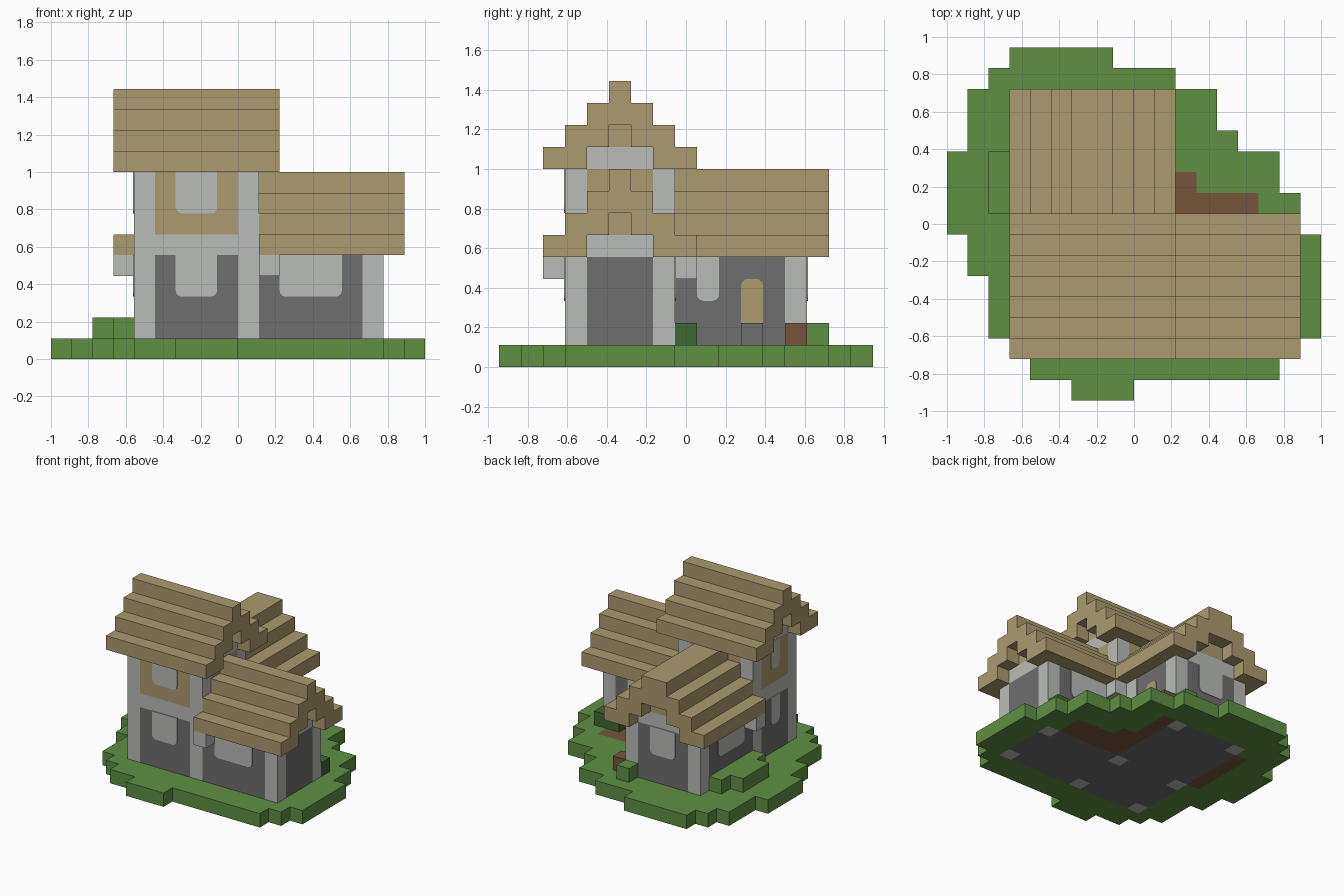
import bpy, bmesh, math
from mathutils import Vector

cube = bpy.data.objects.get("Cube")
if cube:
    bpy.data.objects.remove(cube, do_unlink=True)

UNIT = 1 / 9  # edge of one building block


def material(name, r, g, b):
    lin = [((c / 255 + 0.055) / 1.055) ** 2.4 for c in (r, g, b)]
    m = bpy.data.materials.new(name)
    m.use_nodes = True
    m.diffuse_color = (*lin, 1)
    m.node_tree.nodes["Principled BSDF"].inputs["Base Color"].default_value = (*lin, 1)
    return m


THATCH = material("thatch", 171, 155, 110)
PLASTER = material("pale_stone", 186, 188, 184)
STONE = material("dark_stone", 110, 110, 110)
GRASS = material("grass", 96, 144, 66)
LEAF = material("dark_leaf", 62, 104, 50)
SOIL = material("soil", 118, 86, 60)


def place(i, j, k):
    """Block coordinates to model space."""
    return Vector(((i - 9) * UNIT, (j - 8.5) * UNIT, k * UNIT))


def finish(name, bm, *mats):
    mesh = bpy.data.meshes.new(name)
    bm.to_mesh(mesh)
    bm.free()
    for m in mats:
        mesh.materials.append(m)
    obj = bpy.data.objects.new(name, mesh)
    bpy.context.collection.objects.link(obj)
    return obj


def boxes(name, mat, *spans):
    """One object from boxes given as (x0, x1, y0, y1, z0, z1) in blocks."""
    bm = bmesh.new()
    for x0, x1, y0, y1, z0, z1 in spans:
        lo, hi = place(x0, y0, z0), place(x1, y1, z1)
        for v in bmesh.ops.create_cube(bm, size=1)["verts"]:
            v.co = (lo + hi) / 2 + v.co * (hi - lo)
    return finish(name, bm, mat)


def cross(x0, x1, y0, y1, z0, z1):
    """Walls that leave the four corner blocks free for posts."""
    return (x0 + 1, x1 - 1, y0, y1, z0, z1), (x0, x1, y0 + 1, y1 - 1, z0, z1)


def roof(name, axis, lo, hi, start, end, base):
    """Stepped gable roof, four layers, two blocks thick."""
    spans = []
    for n in range(4):
        a, b = lo + n, hi - n
        sides = [(a, a + 2), (b - 2, b)] if b - a > 4 else [(a, b)]
        for s in sides:
            plan = (start, end, *s) if axis == "x" else (*s, start, end)
            spans.append((*plan, base + n, base + n + 1))
    boxes(name, THATCH, *spans)


def plate(name, mat, axis, wall, out, a0, a1, z0, z1, round_top=False):
    """Thin panel on a wall with two rounded corners."""
    r, arc = 0.3, []
    for n in range(4):
        t = math.pi / 2 * n / 3
        arc.append((r - r * math.cos(t), r - r * math.sin(t)))
    width, height = a1 - a0, z1 - z0
    pts = [(0, height)] + arc + [(width - u, v) for u, v in reversed(arc)] + [(width, height)]
    if round_top:
        pts = [(u, height - v) for u, v in pts]
    bm = bmesh.new()
    verts = []
    for u, v in pts:
        p = (a0 + u, wall, z0 + v) if axis == "y" else (wall, a0 + u, z0 + v)
        verts.append(bm.verts.new(place(*p)))
    face = bm.faces.new(verts)
    new = bmesh.ops.extrude_face_region(bm, geom=[face])["geom"]
    shift = Vector((0, out, 0)) if axis == "y" else Vector((out, 0, 0))
    for v in new:
        if isinstance(v, bmesh.types.BMVert):
            v.co += shift * 0.005
    bmesh.ops.recalc_face_normals(bm, faces=bm.faces)
    finish(name, bm, mat)


# Ground slab: one (start, end) run per row, coloured by what stands on it
ROWS = [(6, 9), (4, 16), (3, 17)] + [(2, 18)] * 3 + [(1, 18)] * 2 + [(0, 17)] * 2 \
    + [(0, 16)] * 2 + [(1, 14)] + [(1, 13)] * 2 + [(2, 11), (3, 8)]
POSTS = [(i, j) for i in (4, 9, 15) for j in (3, 7)] + [(4, 13), (9, 13)]


def ground_slot(i, j):
    if (i, j) in POSTS:
        return 3
    if (4 <= i <= 15 and 3 <= j <= 7) or (4 <= i <= 9 and 3 <= j <= 13):
        return 2
    path = 10 <= i <= 14 and 8 <= j <= 9 or 10 <= i <= 11 and 8 <= j <= 10
    if path or (i == 10 and 8 <= j <= 13) or (i == 3 and 8 <= j <= 12):
        return 1
    return 0


cells = {(i, j) for j, (a, b) in enumerate(ROWS) for i in range(a, b)}
bm = bmesh.new()
for i, j in sorted(cells):
    corners = [(i, j), (i + 1, j), (i + 1, j + 1), (i, j + 1)]
    loops = [[(*c, 1) for c in corners], [(*c, 0) for c in reversed(corners)]]
    for n, (di, dj) in enumerate([(0, -1), (1, 0), (0, 1), (-1, 0)]):
        if (i + di, j + dj) not in cells:
            a, b = corners[n], corners[(n + 1) % 4]
            loops.append([(*a, 0), (*b, 0), (*b, 1), (*a, 1)])
    for loop in loops:
        f = bm.faces.new([bm.verts.new(place(*p)) for p in loop])
        f.material_index = ground_slot(i, j)
bmesh.ops.remove_doubles(bm, verts=bm.verts, dist=0.001)
finish("ground", bm, GRASS, SOIL, STONE, PLASTER)

# Corner posts: tall on the tower, short on the two wings
boxes("posts", PLASTER, *[(i, i + 1, j, j + 1, 1, 9 if i < 10 and j < 8 else 5)
                          for i, j in POSTS])

# Tower
boxes("tower_base", STONE, *cross(4, 10, 3, 8, 1, 5))
boxes("tower_band", PLASTER, *cross(4, 10, 3, 8, 5, 6))
boxes("tower_upper_wall", THATCH, *cross(4, 10, 3, 8, 6, 9))
boxes("tower_gable", PLASTER, (4, 10, 4, 7, 9, 10))
boxes("tower_gable_peak", THATCH, (4, 10, 5, 6, 10, 11))
roof("tower_roof", "x", 2, 9, 3, 11, 9)

# Side wing
boxes("side_wing_walls", STONE, (10, 15, 3, 8, 1, 5), (10, 16, 4, 7, 1, 5))
boxes("side_wing_gable", PLASTER, (10, 16, 4, 7, 5, 6))
boxes("side_wing_gable_peak", THATCH, (10, 16, 5, 6, 6, 7))
roof("side_wing_roof", "x", 2, 9, 10, 17, 5)

# Rear wing
boxes("rear_wing_walls", STONE, (4, 10, 8, 13, 1, 5), (5, 9, 8, 14, 1, 5))
boxes("rear_wing_gable", PLASTER, (5, 9, 8, 14, 5, 6))
boxes("rear_wing_gable_peak", THATCH, (6, 8, 8, 14, 6, 7))
roof("rear_wing_roof", "y", 3, 11, 8, 15, 5)

# Brackets under the eaves beside the tower
boxes("eave_brackets", PLASTER, *[(i, i + 1, j, j + 1, 4, 5)
                                  for i, j in ((10, 2), (3, 8), (10, 8))])

# Windows and door
plate("tower_front_window", PLASTER, "y", 3, -1, 6, 8, 3, 5)
plate("tower_front_upper_window", PLASTER, "y", 3, -1, 6, 8, 7, 9)
plate("tower_side_window", PLASTER, "x", 4, -1, 5, 6, 3, 5)
plate("tower_side_upper_window", PLASTER, "x", 4, -1, 5, 6, 7, 9)
plate("side_wing_front_window", PLASTER, "y", 3, -1, 11, 14, 3, 5)
plate("side_wing_back_window", PLASTER, "y", 8, 1, 11, 14, 3, 5)
plate("rear_wing_side_window", PLASTER, "x", 4, -1, 9, 12, 3, 5)
plate("rear_wing_end_window", PLASTER, "y", 14, 1, 6, 8, 3, 5)
plate("rear_wing_yard_window", PLASTER, "x", 10, 1, 9, 10, 3, 5)
plate("door", THATCH, "x", 10, 1, 11, 12, 2, 4, round_top=True)
boxes("door_step", STONE, (10, 11, 11, 12, 1, 2))

# Planting
boxes("side_hedge", GRASS, (2, 3, 9, 12, 1, 2), (3, 4, 8, 13, 1, 2))
boxes("corner_bush", GRASS, (9, 10, 14, 15, 1, 2))
boxes("yard_bush", LEAF, (14, 16, 8, 9, 1, 2))
boxes("soil_block", SOIL, (10, 11, 13, 14, 1, 2))
